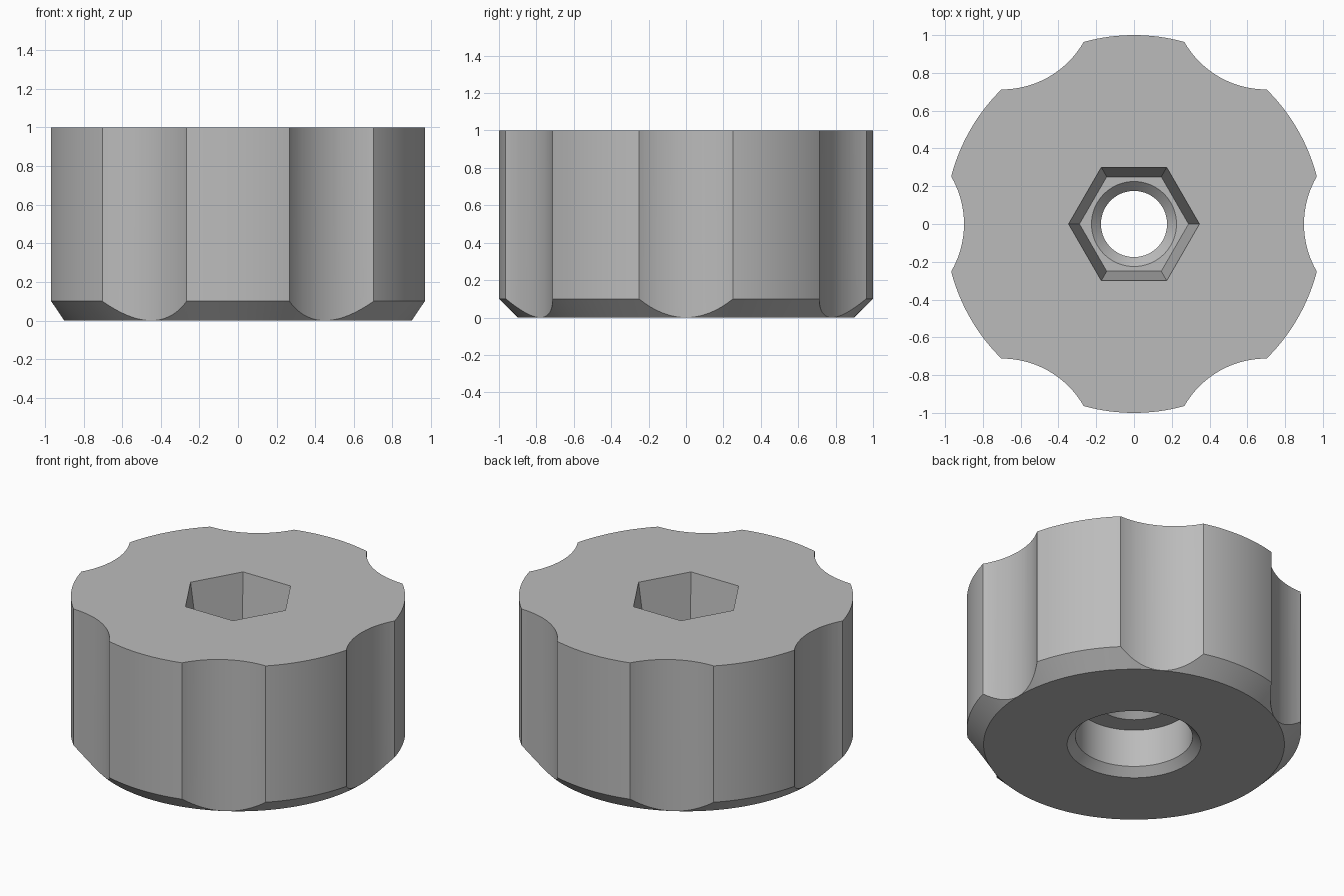
import bpy, bmesh, math
from mathutils import Matrix, Vector

cube = bpy.data.objects.get("Cube")
if cube:
    bpy.data.objects.remove(cube, do_unlink=True)

grey = bpy.data.materials.new("plain grey")
grey.use_nodes = True
grey.diffuse_color = (0.5, 0.5, 0.5, 1)
grey.node_tree.nodes["Principled BSDF"].inputs["Base Color"].default_value = (0.5, 0.5, 0.5, 1)


def make_object(name, bm):
    bmesh.ops.recalc_face_normals(bm, faces=bm.faces)
    mesh = bpy.data.meshes.new(name)
    bm.to_mesh(mesh)
    bm.free()
    mesh.materials.append(grey)
    obj = bpy.data.objects.new(name, mesh)
    bpy.context.collection.objects.link(obj)
    return obj


def lathe(name, profile, steps):
    bm = bmesh.new()
    verts = [bm.verts.new((r, 0, z)) for r, z in profile]
    edges = [bm.edges.new((a, b)) for a, b in zip(verts, verts[1:] + verts[:1])]
    bmesh.ops.spin(bm, geom=verts + edges, cent=(0, 0, 0), axis=(0, 0, 1),
                   angle=math.tau, steps=steps, use_duplicate=False)
    bmesh.ops.remove_doubles(bm, verts=bm.verts, dist=1e-5)
    return make_object(name, bm)


def add_cone(bm, sides, r_low, r_high, z_low, z_high, x=0, spin=0, around=0):
    place = (Matrix.Rotation(around, 4, "Z")
             @ Matrix.Translation(Vector((x, 0, (z_low + z_high) / 2)))
             @ Matrix.Rotation(spin, 4, "Z"))
    bmesh.ops.create_cone(bm, cap_ends=True, segments=sides, radius1=r_low,
                          radius2=r_high, depth=z_high - z_low, matrix=place)


def cut(target, cutter):
    mod = target.modifiers.new(cutter.name, "BOOLEAN")
    mod.operation = "DIFFERENCE"
    mod.solver = "EXACT"
    mod.object = cutter
    bpy.ops.object.modifier_apply(modifier=mod.name)
    bpy.data.objects.remove(cutter, do_unlink=True)


# Knob body: chamfered rim, counterbore below, chamfered through hole
knob = lathe("knob_body", [
    (1, 1), (1, 0.1), (0.9, 0), (0.4, 0), (0.35, 0.05), (0.35, 0.3),
    (0.225, 0.3), (0.175, 0.35), (0.175, 0.55), (0.235, 0.61), (0.235, 1)], 192)
bpy.ops.object.select_all(action="DESELECT")
bpy.context.view_layer.objects.active = knob
knob.select_set(True)

# Six finger grooves around the rim
bm = bmesh.new()
for i in range(6):
    add_cone(bm, 128, 0.5, 0.5, -0.2, 1.2, x=1.4,
             spin=math.pi / 128, around=i * math.tau / 6)
cut(knob, make_object("groove_cutter", bm))

# Tapered hexagonal socket, extended above the top along its taper
bm = bmesh.new()
to_corner = 2 / math.sqrt(3)
add_cone(bm, 6, 0.25 * to_corner, 0.325 * to_corner, 0.6, 1.2)
# Turn the hexagon so its corners point along x
corner = max(bm.verts, key=lambda v: v.co.x).co
bmesh.ops.rotate(bm, verts=bm.verts, cent=(0, 0, 0),
                 matrix=Matrix.Rotation(-math.atan2(corner.y, corner.x), 3, "Z"))
cut(knob, make_object("socket_cutter", bm))

bpy.ops.object.shade_smooth_by_angle(angle=math.radians(20))
